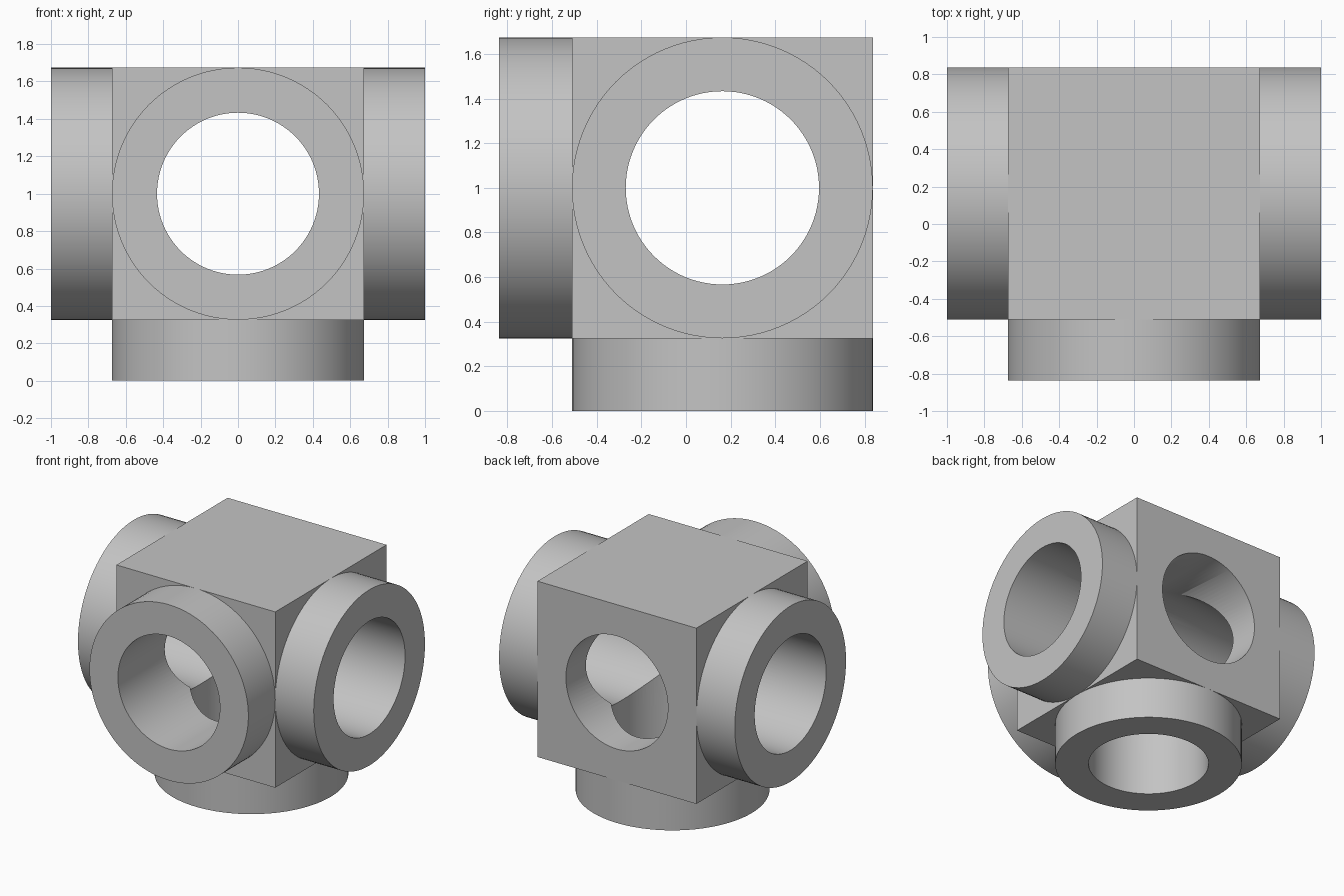
import bpy
import bmesh
from math import pi, cos, sin
from mathutils import Matrix, Vector

if "Cube" in bpy.data.objects:
    bpy.data.objects.remove(bpy.data.objects["Cube"], do_unlink=True)

HALF = 0.674                      # half the block, also collar radius
BORE = 0.433
END = 1.0                         # centre to collar end
CENTRE = Vector((0, END - HALF - 0.163, END))
SIDES = 96

grey = bpy.data.materials.new("plain grey")
grey.use_nodes = True
grey.diffuse_color = (0.55, 0.55, 0.55, 1)
grey.node_tree.nodes["Principled BSDF"].inputs["Base Color"].default_value = grey.diffuse_color


def add_object(name, bm):
    bmesh.ops.recalc_face_normals(bm, faces=bm.faces)
    mesh = bpy.data.meshes.new(name)
    bm.to_mesh(mesh)
    bm.free()
    mesh.materials.append(grey)
    obj = bpy.data.objects.new(name, mesh)
    bpy.context.collection.objects.link(obj)
    obj.location = CENTRE
    return obj


def smooth(obj):
    bpy.ops.object.select_all(action='DESELECT')
    obj.select_set(True)
    bpy.context.view_layer.objects.active = obj
    bpy.ops.object.shade_smooth_by_angle(angle=pi / 6)


def turn(direction):
    return Vector(direction).to_track_quat('Z', 'Y').to_matrix().to_4x4()


def bore_cutter(name, direction, start, stop):
    bm = bmesh.new()
    move = turn(direction) @ Matrix.Translation((0, 0, (start + stop) / 2))
    bmesh.ops.create_cone(bm, cap_ends=True, segments=SIDES, radius1=BORE,
                          radius2=BORE, depth=stop - start, matrix=move)
    obj = add_object(name, bm)
    obj.hide_render = True
    return obj


def collar(name, direction):
    # Outer wall, end ring and bore wall; the block closes the inner end
    profile = [(HALF, HALF), (HALF, END), (BORE, END), (BORE, HALF)]
    bm = bmesh.new()
    rings = [[bm.verts.new((r * cos(2 * pi * i / SIDES), r * sin(2 * pi * i / SIDES), z))
              for i in range(SIDES)] for r, z in profile]
    for a, b in zip(rings, rings[1:]):
        for i in range(SIDES):
            j = (i + 1) % SIDES
            bm.faces.new((a[i], a[j], b[j], b[i]))
    bm.transform(turn(direction))
    obj = add_object(name, bm)
    # Keep the open shell facing outward
    end_face = max(obj.data.polygons, key=lambda p: p.center.dot(Vector(direction)))
    if end_face.normal.dot(Vector(direction)) < 0:
        obj.data.flip_normals()
    smooth(obj)


# Block with two through bores and one blind bore from below
bm = bmesh.new()
bmesh.ops.create_cube(bm, size=2 * HALF)
block = add_object("centre_block", bm)
cutters = [bore_cutter("side_bore", (1, 0, 0), -END, END),
           bore_cutter("front_bore", (0, 1, 0), -END, END),
           bore_cutter("bottom_bore", (0, 0, -1), 0, END)]
bpy.context.view_layer.objects.active = block
for cutter in cutters:
    cut = block.modifiers.new(cutter.name, 'BOOLEAN')
    cut.operation = 'DIFFERENCE'
    cut.solver = 'EXACT'
    cut.object = cutter
    bpy.ops.object.modifier_apply(modifier=cut.name)
for cutter in cutters:
    bpy.data.objects.remove(cutter, do_unlink=True)
smooth(block)

# Collars on four faces
collar("left_collar", (1, 0, 0))
collar("right_collar", (-1, 0, 0))
collar("front_collar", (0, -1, 0))
collar("bottom_collar", (0, 0, -1))
